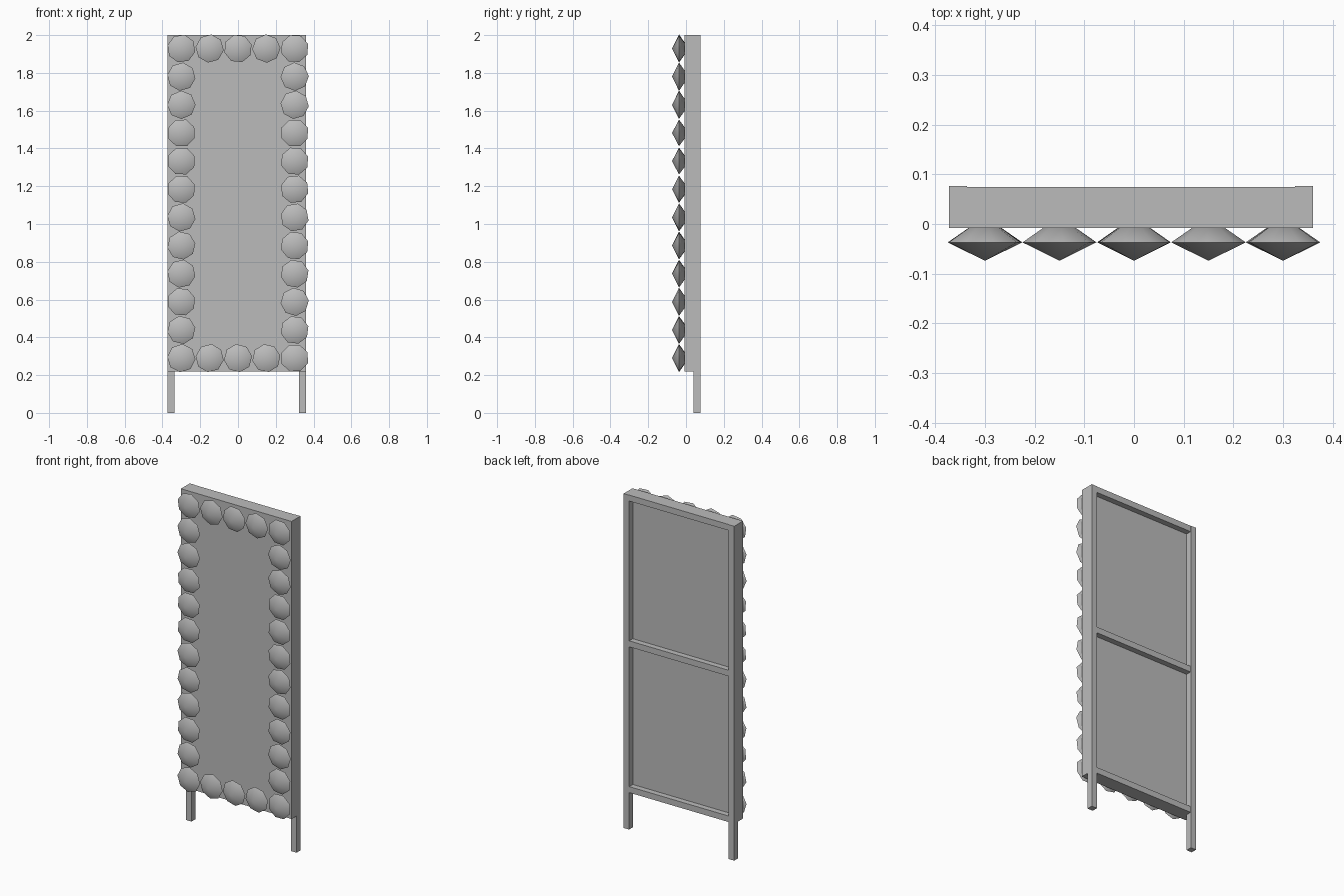
import bpy
import math
import random

random.seed(4)
cube = bpy.data.objects.get("Cube")
if cube:
    bpy.data.objects.remove(cube, do_unlink=True)

grey = bpy.data.materials.new("plain grey")
grey.use_nodes = True
grey.diffuse_color = (0.5, 0.5, 0.5, 1)
grey.node_tree.nodes["Principled BSDF"].inputs["Base Color"].default_value = (0.5, 0.5, 0.5, 1)

LEFT, RIGHT = 0.36, -0.372
BOTTOM, TOP = 0.22, 2.0
FRONT, MIDDLE, BACK = -0.008, 0.04, 0.076
POST = 0.036


def box(name, x, y, z):
    """Box from (min, max) ranges on each axis."""
    ranges = (x, y, z)
    bpy.ops.mesh.primitive_cube_add(size=1, location=[sum(r) / 2 for r in ranges])
    ob = bpy.context.object
    ob.name = name
    ob.scale = [r[1] - r[0] for r in ranges]
    bpy.ops.object.transform_apply(location=False, rotation=False, scale=True)
    ob.data.materials.append(grey)


def gem(name, x, z):
    """Eight-sided double cone, point forward, with a random turn."""
    rim_y, radius = -0.037, 0.075
    bpy.ops.mesh.primitive_uv_sphere_add(segments=8, ring_count=3, radius=1)
    ob = bpy.context.object
    bpy.data.objects.remove(ob, do_unlink=True)
    turn = random.uniform(0, math.tau)
    rim = [(x + radius * math.cos(turn + i * math.tau / 8), rim_y,
            z + radius * math.sin(turn + i * math.tau / 8)) for i in range(8)]
    verts = rim + [(x, -0.074, z), (x, 0.015, z)]
    faces = []
    for i in range(8):
        j = (i + 1) % 8
        faces += [(i, j, 8), (j, i, 9)]
    mesh = bpy.data.meshes.new(name)
    mesh.from_pydata(verts, [], faces)
    mesh.materials.append(grey)
    ob = bpy.data.objects.new(name, mesh)
    bpy.context.collection.objects.link(ob)
    bpy.ops.object.select_all(action="DESELECT")
    ob.select_set(True)
    bpy.context.view_layer.objects.active = ob
    bpy.ops.object.shade_smooth_by_angle(angle=math.radians(35))


# Board and rear frame
box("board", (RIGHT, LEFT), (FRONT, MIDDLE), (BOTTOM, TOP))
box("right_post", (RIGHT, RIGHT + POST), (MIDDLE, BACK), (0, TOP))
box("left_post", (LEFT - POST, LEFT), (MIDDLE, BACK), (0, TOP))
centre = (BOTTOM + TOP) / 2
for name, low in (("bottom_rail", BOTTOM), ("middle_rail", centre - POST / 2), ("top_rail", TOP - POST)):
    box(name, (RIGHT + POST, LEFT - POST), (MIDDLE, BACK - 0.002), (low, low + POST))

# Border of gems: five columns, twelve rows, edges only
for row in range(12):
    for col in range(5):
        if row in (0, 11) or col in (0, 4):
            gem(f"gem_{row}_{col}", -0.3 + 0.15 * col, 0.29 + 0.149 * row)
